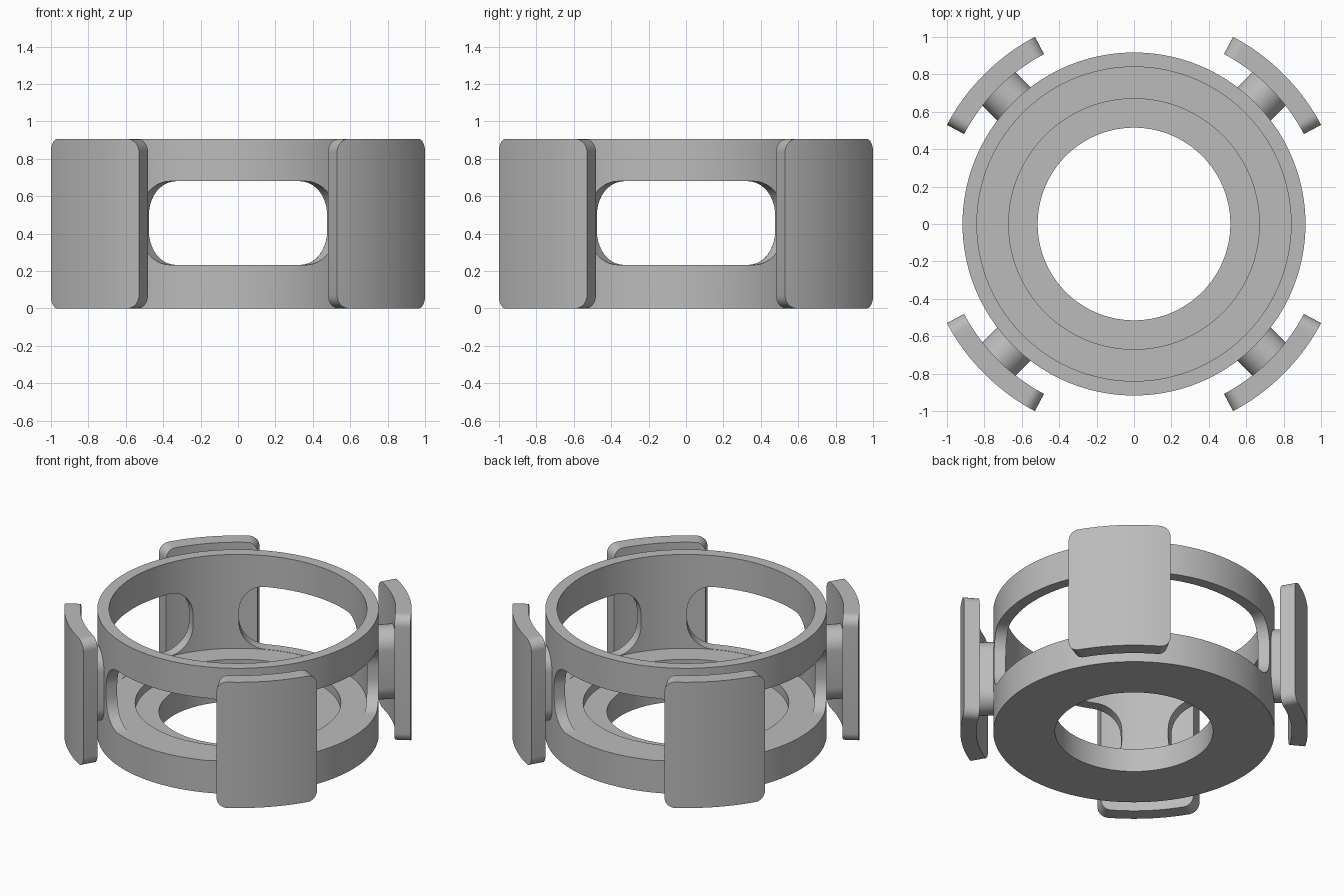
import bpy, bmesh
from math import sin, cos, pi, radians
from mathutils import Matrix

cube = bpy.data.objects.get("Cube")
if cube:
    bpy.data.objects.remove(cube, do_unlink=True)

HEIGHT = 0.905
MID = HEIGHT / 2

grey = bpy.data.materials.new("light_grey")
grey.use_nodes = True
grey.diffuse_color = (0.5, 0.5, 0.5, 1)
grey.node_tree.nodes["Principled BSDF"].inputs["Base Color"].default_value = (0.5, 0.5, 0.5, 1)


def make_object(name, bm):
    bmesh.ops.recalc_face_normals(bm, faces=bm.faces)
    mesh = bpy.data.meshes.new(name)
    bm.to_mesh(mesh)
    bm.free()
    mesh.materials.append(grey)
    obj = bpy.data.objects.new(name, mesh)
    bpy.context.collection.objects.link(obj)
    return obj


def smooth(obj):
    bpy.ops.object.select_all(action="DESELECT")
    obj.select_set(True)
    bpy.context.view_layer.objects.active = obj
    bpy.ops.object.shade_smooth_by_angle(angle=radians(30))


def lathe(name, profile, steps=144):
    """Closed (radius, z) profile turned about the z axis."""
    bm = bmesh.new()
    rings = [[bm.verts.new((r * cos(2 * pi * i / steps), r * sin(2 * pi * i / steps), z))
              for r, z in profile] for i in range(steps)]
    n = len(profile)
    for i in range(steps):
        a, b = rings[i], rings[(i + 1) % steps]
        for j in range(n):
            k = (j + 1) % n
            bm.faces.new((a[j], b[j], b[k], a[k]))
    return make_object(name, bm)


def curved_panel(name, angle, half, r_in, r_out, z0, z1, corner, corner_angle):
    """Panel bent round the z axis, with rounded corners."""
    columns = []
    for i in range(11):
        t = pi / 2 * i / 10
        columns.append((-half + corner_angle * (1 - cos(t)), corner * (1 - sin(t))))
    inner = half - corner_angle
    middle = [(-inner + 2 * inner * i / 16, 0) for i in range(1, 16)]
    columns = columns + middle + [(-a, inset) for a, inset in reversed(columns)]
    bm = bmesh.new()
    loops = []
    for a, inset in columns:
        c, s = cos(angle + a), sin(angle + a)
        loops.append([bm.verts.new((r * c, r * s, z)) for r, z in (
            (r_in, z0 + inset), (r_out, z0 + inset), (r_out, z1 - inset), (r_in, z1 - inset))])
    for a, b in zip(loops, loops[1:]):
        for j in range(4):
            k = (j + 1) % 4
            bm.faces.new((a[j], b[j], b[k], a[k]))
    bm.faces.new(loops[0])
    bm.faces.new(loops[-1])
    return make_object(name, bm)


def connector(name, angle, x0, x1, radius, z0, z1):
    """Radial block with a tall, round-ended cross-section."""
    section = []
    for i in range(17):
        t = pi * i / 16
        section.append((radius * cos(t), z1 - radius + radius * sin(t)))
    for i in range(17):
        t = pi + pi * i / 16
        section.append((radius * cos(t), z0 + radius + radius * sin(t)))
    bm = bmesh.new()
    face = bm.faces.new([bm.verts.new((x0, y, z)) for y, z in section])
    ext = bmesh.ops.extrude_face_region(bm, geom=[face], use_keep_orig=True)
    moved = [v for v in ext["geom"] if isinstance(v, bmesh.types.BMVert)]
    bmesh.ops.translate(bm, verts=moved, vec=(x1 - x0, 0, 0))
    bmesh.ops.rotate(bm, verts=bm.verts, matrix=Matrix.Rotation(angle, 3, "Z"))
    return make_object(name, bm)


# Cup body with a stepped floor and a centre hole
body = lathe("ring_body", [(0.515, 0), (0.917, 0), (0.917, HEIGHT), (0.84, HEIGHT),
                           (0.84, 0.23), (0.67, 0.23), (0.67, 0.168), (0.515, 0.168)])

# Four rounded windows cut through the wall
for i in range(4):
    cutter = curved_panel(f"window_cutter_{i + 1}", i * pi / 2, radians(34.6),
                          0.79, 1.0, 0.232, 0.68, 0.185, radians(11.5))
    cutter.hide_render = True
    cut = body.modifiers.new("window", "BOOLEAN")
    cut.operation = "DIFFERENCE"
    cut.solver = "EXACT"
    cut.object = cutter
    bpy.context.view_layer.objects.active = body
    bpy.ops.object.modifier_apply(modifier=cut.name)
    bpy.data.objects.remove(cutter, do_unlink=True)
smooth(body)

# Outer pads on the diagonals, each joined to its pillar
sides = ["back_left", "back_right", "front_right", "front_left"]
for i, side in enumerate(sides):
    angle = pi / 4 + i * pi / 2
    smooth(curved_panel(side + "_pad", angle, radians(17.1), 1.028, 1.132,
                        0, HEIGHT, 0.07, radians(3.5)))
    smooth(connector(side + "_connector", angle, 0.89, 1.05, 0.125, 0.19, 0.705))
